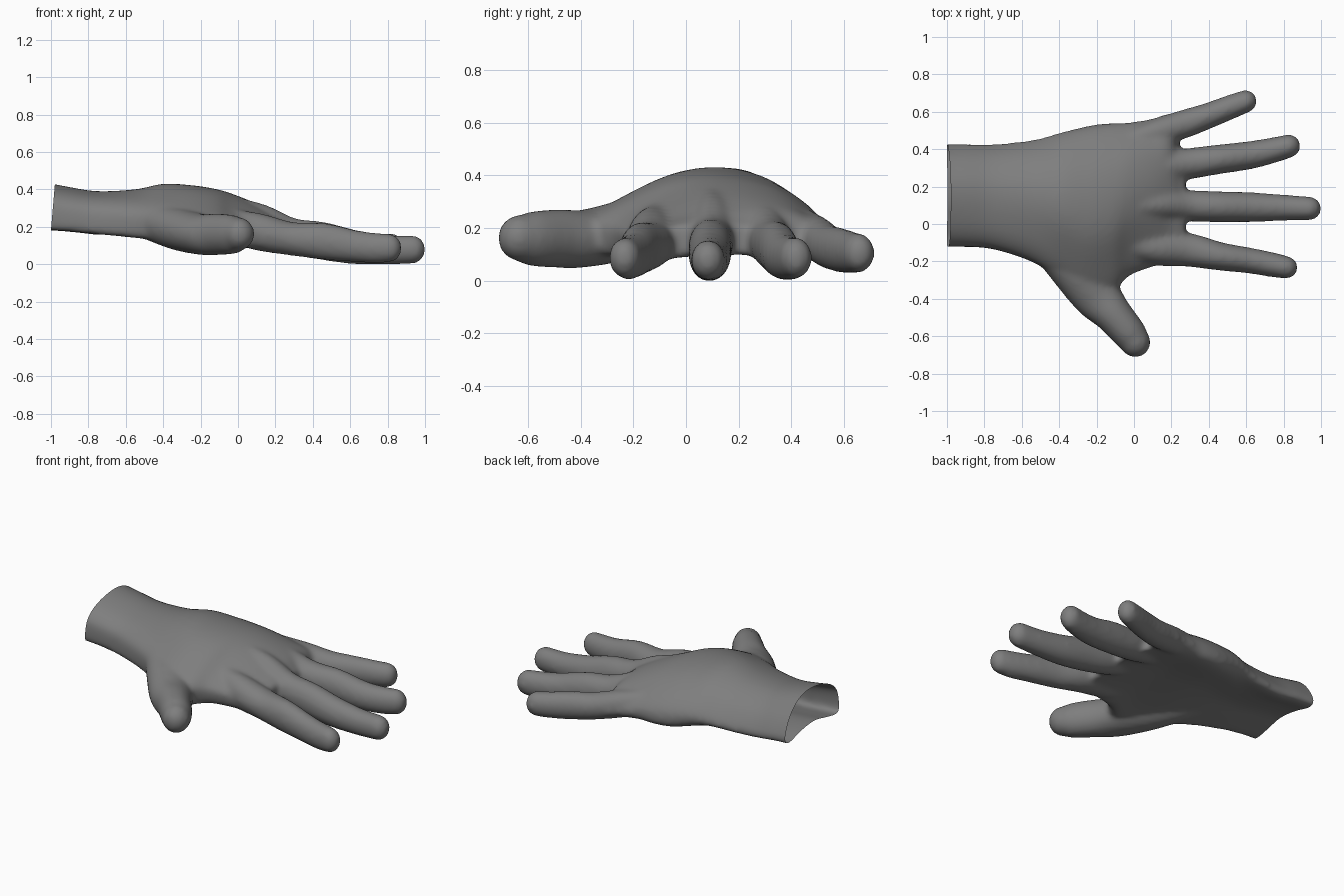
import bpy, bmesh, math
from mathutils import Vector

if "Cube" in bpy.data.objects:
    bpy.data.objects.remove(bpy.data.objects["Cube"])

skin = bpy.data.materials.new("grey skin")
skin.diffuse_color = (0.21, 0.21, 0.21, 1)
skin.use_nodes = True
skin.node_tree.nodes["Principled BSDF"].inputs["Base Color"].default_value = skin.diffuse_color


def spline(rows, steps, closed=False):
    """Catmull-Rom interpolation of equal-length tuples."""
    n, out = len(rows), []
    for i in range(n if closed else n - 1):
        pick = (lambda k: rows[k % n]) if closed else (lambda k: rows[min(max(k, 0), n - 1)])
        a, b, c, d = (pick(i + k) for k in (-1, 0, 1, 2))
        for s in range(steps):
            t = s / steps
            out.append(tuple(0.5 * (2 * q + (r - p) * t + (2 * p - 5 * q + 4 * r - u) * t * t
                                    + (3 * q - p - 3 * r + u) * t ** 3)
                             for p, q, r, u in zip(a, b, c, d)))
    return out if closed else out + [tuple(rows[-1])]


def loft(bm, rings):
    """Closed skin over a list of rings."""
    rings = [[bm.verts.new(p) for p in ring] for ring in rings]
    n = len(rings[0])
    faces = [bm.faces.new((r[i], r[(i + 1) % n], q[(i + 1) % n], q[i]))
             for r, q in zip(rings, rings[1:]) for i in range(n)]
    faces += [bm.faces.new(rings[0][::-1]), bm.faces.new(rings[-1])]
    bmesh.ops.recalc_face_normals(bm, faces=faces)


def digit(bm, path):
    """Tube with a rounded tip; rows are x, y, z, half width, half height."""
    rows = spline(path, 6)
    end, before = rows[-1], rows[-4]
    d = (Vector(end[:3]) - Vector(before[:3])).normalized()
    for k in range(1, 7):
        a = math.radians(k * 14)
        p = Vector(end[:3]) + d * end[3] * math.sin(a) * 1.08
        rows.append((*p, end[3] * math.cos(a), end[4] * math.cos(a)))
    rings = []
    for i, (x, y, z, w, h) in enumerate(rows):
        lo, hi = rows[max(i - 1, 0)], rows[min(i + 1, len(rows) - 1)]
        t = (Vector(hi[:3]) - Vector(lo[:3])).normalized()
        side = t.cross(Vector((0, 0, 1))).normalized()
        up = side.cross(t)
        rings.append([Vector((x, y, z)) + side * (w + .003) * math.cos(a) + up * (h + .002) * math.sin(a)
                      for a in (math.tau * k / 20 for k in range(20))])
    loft(bm, rings)


bm = bmesh.new()

# Palm and wrist: arched back, hollow underside, thin outer edge
wrist = [(0, .28), (.03, .62), (.18, .87), (.45, 1), (.68, .93), (.88, .62), (1, .15),
         (.94, .0), (.70, .12), (.45, .17), (.22, .07), (.03, .02)]
middle = [(0, .36), (.03, .50), (.15, .69), (.36, .94), (.56, 1), (.76, .90), (.93, .64), (1.01, .36),
          (.96, .12), (.66, .17), (.30, .14), (.06, .08)]
wrist, middle = spline(wrist, 4, True), spline(middle, 4, True)
# x, y min, y max, z bottom, z top, blend from wrist to middle outline
palm = [(-1.06, -.122, .427, .19, .452, 0), (-.9, -.122, .427, .18, .42, 0), (-.75, -.135, .427, .165, .398, 0),
        (-.55, -.20, .455, .14, .41, .3), (-.4, -.29, .492, .11, .44, .75), (-.25, -.385, .512, .08, .43, 1),
        (-.12, -.37, .528, .075, .41, 1), (-.03, -.28, .54, .08, .385, .9), (.1, -.228, .567, .075, .333, .8),
        (.19, -.21, .588, .075, .285, .7), (.24, -.19, .45, .08, .25, .3), (.275, -.15, .38, .085, .225, 0)]
rings = []
for x, y0, y1, z0, z1, k in spline(palm, 6):
    ring = [(a[0] + (b[0] - a[0]) * k, a[1] + (b[1] - a[1]) * k) for a, b in zip(wrist, middle)]
    rings.append([(x, y0 + u * (y1 - y0), z0 + v * (z1 - z0)) for u, v in ring])
loft(bm, rings)

# Index finger
digit(bm, [(-.1, -.10, .23, .05, .08), (.1, -.13, .183, .085, .098), (.28, -.137, .145, .088, .088),
           (.46, -.173, .13, .073, .096), (.62, -.196, .105, .066, .084), (.74, -.218, .094, .063, .08),
           (.812, -.232, .095, .058, .074)])
# Middle finger
digit(bm, [(-.15, .08, .315, .05, .08), (.1, .10, .235, .075, .10), (.28, .098, .163, .08, .093),
           (.45, .092, .133, .08, .10), (.62, .09, .10, .077, .09), (.8, .087, .085, .067, .078),
           (.935, .083, .087, .061, .074)])
# Ring finger
digit(bm, [(-.1, .25, .295, .05, .08), (.1, .29, .215, .075, .095), (.28, .32, .155, .08, .09),
           (.45, .345, .13, .076, .097), (.62, .368, .10, .072, .086), (.75, .396, .092, .065, .08),
           (.825, .416, .095, .06, .076)])
# Little finger
digit(bm, [(-.08, .43, .22, .05, .07), (.12, .49, .175, .07, .08), (.27, .535, .14, .073, .08),
           (.4, .58, .125, .066, .083), (.52, .627, .115, .062, .078), (.595, .655, .113, .058, .073)])
# Thumb
digit(bm, [(-.52, -.06, .25, .08, .09), (-.34, -.235, .20, .115, .11), (-.2, -.385, .168, .125, .108),
           (-.11, -.485, .168, .10, .11), (-.03, -.58, .167, .09, .103), (.004, -.628, .17, .08, .087)])

mesh = bpy.data.meshes.new("hand")
bm.to_mesh(mesh)
bm.free()
hand = bpy.data.objects.new("hand", mesh)
bpy.context.collection.objects.link(hand)

# Fuse the parts into one soft skin
fuse = hand.modifiers.new("fuse", 'REMESH')
fuse.mode = 'VOXEL'
fuse.voxel_size = 0.014
soft = hand.modifiers.new("soften", 'SMOOTH')
soft.factor = 0.5
soft.iterations = 12
fused = bpy.data.meshes.new_from_object(hand.evaluated_get(bpy.context.evaluated_depsgraph_get()))
hand.modifiers.clear()
hand.data = fused

# Open wrist, cut on a slight slant
bm = bmesh.new()
bm.from_mesh(fused)
bmesh.ops.bisect_plane(bm, geom=bm.verts[:] + bm.edges[:] + bm.faces[:],
                       plane_co=(-1, 0, .19), plane_no=(-.235, 0, .02), clear_outer=True)
for f in bm.faces:
    f.smooth = True
    f.material_index = 0
# Rest the lowest point on the ground
low = min(v.co.z for v in bm.verts)
bmesh.ops.translate(bm, verts=bm.verts[:], vec=(0, 0, -low))
bm.to_mesh(fused)
bm.free()
fused.materials.clear()
fused.materials.append(skin)
